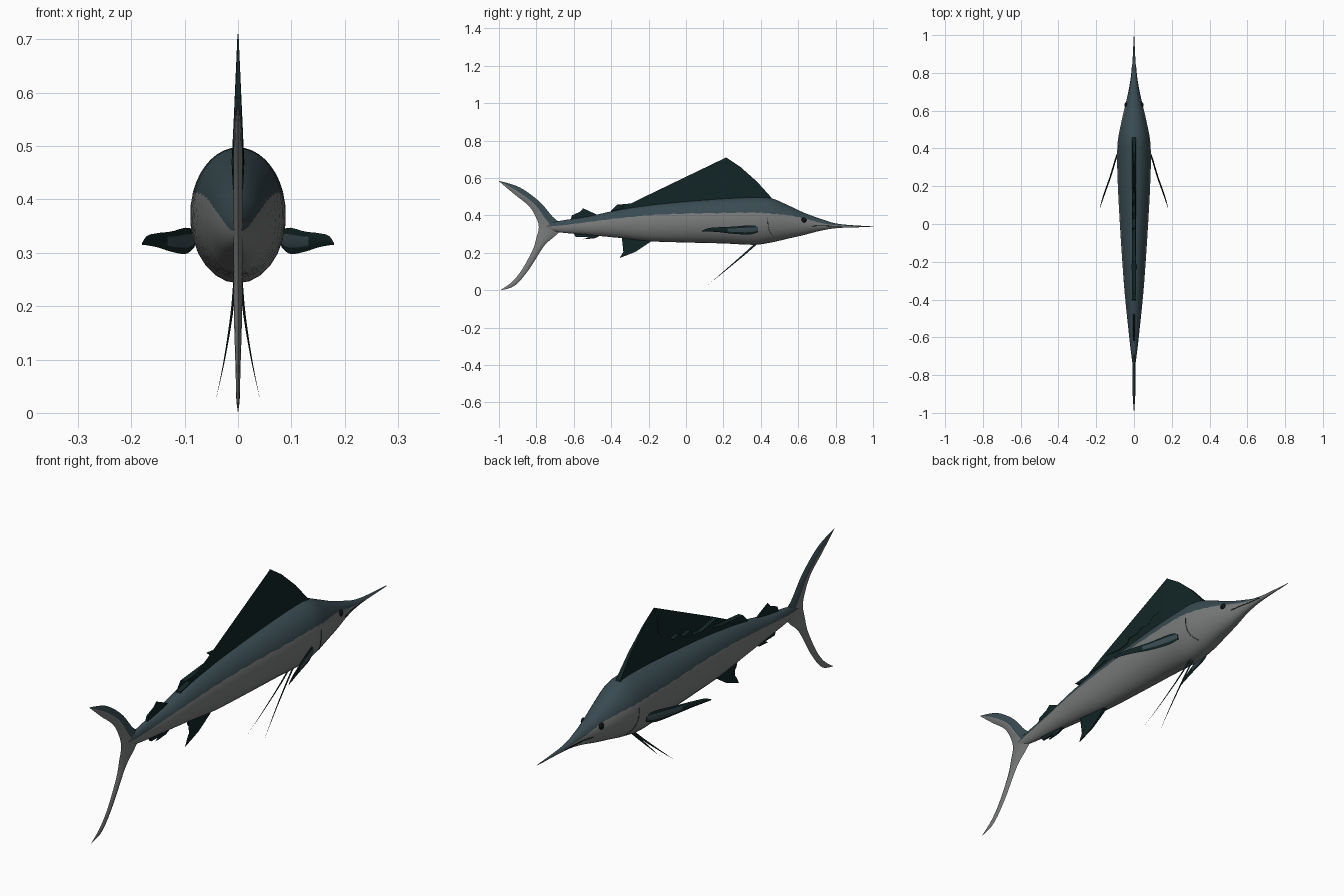
import bpy
import bmesh
import math
from mathutils import Vector

cube = bpy.data.objects.get("Cube")
if cube:
    bpy.data.objects.remove(cube, do_unlink=True)


def material(name, color):
    mat = bpy.data.materials.new(name)
    mat.use_nodes = True
    mat.diffuse_color = (*color, 1)
    mat.node_tree.nodes["Principled BSDF"].inputs["Base Color"].default_value = (*color, 1)
    return mat


BACK = material("slate blue back", (0.04, 0.07, 0.083))
BELLY = material("grey belly", (0.19, 0.195, 0.195))
FIN = material("dark teal fin", (0.006, 0.018, 0.018))
EYE = material("black eye", (0.004, 0.006, 0.007))


def finish(name, bm, mats, smooth=True):
    bmesh.ops.recalc_face_normals(bm, faces=bm.faces)
    mesh = bpy.data.meshes.new(name)
    bm.to_mesh(mesh)
    bm.free()
    for mat in mats:
        mesh.materials.append(mat)
    obj = bpy.data.objects.new(name, mesh)
    bpy.context.collection.objects.link(obj)
    if smooth:
        bpy.ops.object.select_all(action="DESELECT")
        obj.select_set(True)
        bpy.context.view_layer.objects.active = obj
        bpy.ops.object.shade_smooth_by_angle(angle=math.radians(40))
    return obj


def spline(points, steps):
    """Smooth path through points of any dimension."""
    pts = [Vector(p) for p in points]
    pts = [pts[0]] + pts + [pts[-1]]
    out = []
    for a, b, c, d in zip(pts, pts[1:], pts[2:], pts[3:]):
        for k in range(steps):
            t = k / steps
            out.append(b + (c - a) * (t / 2) + (a * 2 - b * 5 + c * 4 - d) * (t * t / 2)
                       + (b * 3 - a - c * 3 + d) * (t ** 3 / 2))
    return out + [pts[-1]]


# Body stations: y, top z, bottom z, half width, colour line z
STATIONS = [
    (-.76, .35, .33, .005, .34), (-.68, .37, .31, .016, .345), (-.52, .395, .295, .034, .365),
    (-.36, .43, .28, .05, .385), (-.2, .455, .262, .062, .4), (0, .475, .255, .075, .41),
    (.2, .49, .25, .086, .413), (.36, .497, .243, .09, .415), (.455, .492, .255, .084, .41),
    (.55, .452, .277, .065, .4), (.63, .415, .295, .046, .385), (.72, .382, .318, .025, .36),
    (.82, .354, .333, .011, .346), (1, .341, .338, .001, .34)]
RINGS = spline(STATIONS, 6)
ARC = 16


def half_width(y, z):
    """Half width of the body surface at a given length and height."""
    for a, b in zip(RINGS, RINGS[1:]):
        if a[0] <= y <= b[0]:
            s = a.lerp(b, (y - a[0]) / (b[0] - a[0]))
            u = (z - (s[1] + s[2]) / 2) / ((s[1] - s[2]) / 2)
            return s[3] * math.sqrt(max(0, 1 - u * u))
    return 0


def build_body():
    bm = bmesh.new()
    loops = []
    for i, (y, top, low, width, line) in enumerate(RINGS):
        mid, high = (top + low) / 2, (top - low) / 2
        line += 0.02 * high * math.sin(i * 2.3)
        edge = math.asin(max(-.7, min(.7, (line - mid) / high)))
        # Upper arc first, then lower arc, so an edge follows the colour line
        angles = [edge + (math.pi - 2 * edge) * k / ARC for k in range(ARC)]
        angles += [math.pi - edge + (math.pi + 2 * edge) * k / ARC for k in range(ARC)]
        loops.append([bm.verts.new((width * math.cos(a), y, mid + high * math.sin(a)))
                      for a in angles])
    count = 2 * ARC
    for a, b in zip(loops, loops[1:]):
        for k in range(count):
            n = (k + 1) % count
            bm.faces.new((a[k], a[n], b[n], b[k])).material_index = int(k >= ARC)
    bm.faces.new(loops[0])
    bm.faces.new(loops[-1])
    finish("body", bm, [BACK, BELLY])


def plate_fin(name, outline, thick, base, span):
    """Flat upright fin that thins away from its base height."""
    bm = bmesh.new()
    sides = []
    for side in (-1, 1):
        sides.append([bm.verts.new((side * max(.001, thick * (1 - abs(z - base) / span)), y, z))
                      for y, z in outline])
    for i in range(len(outline)):
        j = (i + 1) % len(outline)
        bm.faces.new((sides[0][i], sides[0][j], sides[1][j], sides[1][i]))
    caps = [bm.faces.new(s) for s in sides]
    bmesh.ops.triangulate(bm, faces=caps)
    finish(name, bm, [FIN], smooth=False)


def blade(name, lead, trail, thick, axis, mats, rule):
    """Lens-section fin between a leading and a trailing edge."""
    bm = bmesh.new()
    axis = Vector(axis).normalized()
    fractions = (0, .25, .5, .75, 1)
    rows = []
    for a, b in zip(spline(lead, 5), spline(trail, 5)):
        depth = min(thick, (a - b).length * .15)
        path = list(fractions) + [.75, .5, .25]
        rows.append([bm.verts.new(a.lerp(b, f) + axis * depth * (1 if k < 4 else -1) * 4 * f * (1 - f))
                     for k, f in enumerate(path)])
    for i, (a, b) in enumerate(zip(rows, rows[1:])):
        for k in range(8):
            n = (k + 1) % 8
            face = bm.faces.new((a[k], a[n], b[n], b[k]))
            column = k if k < 4 else 7 - k
            face.material_index = rule(i / (len(rows) - 1), column)
    bm.faces.new(rows[0])
    bm.faces.new(rows[-1])
    bmesh.ops.remove_doubles(bm, verts=bm.verts, dist=.0002)
    return finish(name, bm, mats)


def tube(name, points, radius, mat):
    curve = bpy.data.curves.new(name, "CURVE")
    curve.dimensions = "3D"
    curve.bevel_depth = radius
    curve.bevel_resolution = 1
    line = curve.splines.new("POLY")
    line.points.add(len(points) - 1)
    for p, co in zip(line.points, points):
        p.co = (*co, 1)
    curve.materials.append(mat)
    obj = bpy.data.objects.new(name, curve)
    bpy.context.collection.objects.link(obj)


build_body()

# Fins along the centre line
plate_fin("dorsal_fin", [
    (.47, .47), (.455, .497), (.38, .58), (.29, .66), (.215, .71), (.195, .65), (.19, .59),
    (.165, .565), (.13, .56), (.1, .532), (.06, .54), (.03, .52), (-.02, .525), (-.03, .502),
    (-.09, .495), (-.2, .51), (-.165, .482), (-.22, .47), (-.28, .465), (-.37, .457),
    (-.33, .442), (-.4, .425), (-.42, .4), (-.2, .43), (.2, .465)], .012, .47, .24)
plate_fin("second_dorsal_fin", [
    (-.46, .395), (-.5, .415), (-.55, .438), (-.565, .42), (-.61, .4), (-.62, .37)],
    .006, .38, .07)
plate_fin("anal_fin", [
    (-.16, .28), (-.21, .245), (-.27, .205), (-.355, .172), (-.335, .205), (-.305, .23),
    (-.33, .25), (-.345, .3)], .009, .28, .12)
plate_fin("second_anal_fin", [
    (-.44, .3), (-.49, .277), (-.55, .272), (-.52, .284), (-.59, .285), (-.61, .32)],
    .006, .3, .06)

# Crescent tail with a dark leading half on the upper lobe
tail_lead = [(-1, .585), (-.89, .55), (-.785, .475), (-.715, .395), (-.66, .34),
             (-.7, .29), (-.76, .235), (-.84, .11), (-.915, .025), (-.99, 0)]
tail_trail = [(-1, .583), (-.92, .515), (-.84, .45), (-.8, .385), (-.787, .335),
              (-.8, .28), (-.82, .215), (-.877, .11), (-.93, .045), (-.99, .001)]
blade("tail_fin", [(0, *p) for p in tail_lead], [(0, *p) for p in tail_trail],
      .008, (1, 0, 0), [BELLY, BACK],
      lambda t, col: int(t < .43 and col < 2))

# Paired parts
for side, label in ((1, "left"), (-1, "right")):
    # Pectoral fin stations: x, y, top z, bottom z
    stations = [(.082, .385, .343, .31), (.098, .34, .347, .298), (.125, .25, .34, .302),
                (.15, .18, .337, .31), (.17, .12, .332, .314), (.18, .085, .318, .315)]
    blade(label + "_pectoral_fin",
          [(side * x, y, top) for x, y, top, low in stations],
          [(side * x, y, low) for x, y, top, low in stations],
          .004, (side, .3, 0), [FIN, BACK],
          lambda t, col: int(t < .45 and col in (1, 2)))

    pelvic = [(.006, .385, .25), (.012, .31, .185), (.025, .21, .103), (.04, .12, .031)]
    blade(label + "_pelvic_fin",
          [(side * x, y, z) for x, y, z in pelvic],
          [(side * x, y - .018 * (.04 - x) / .034, z - .001) for x, y, z in pelvic],
          .003, (side, 0, .2), [FIN], lambda t, col: 0)

    # Eye ball set into the head
    bm = bmesh.new()
    bmesh.ops.create_uvsphere(bm, u_segments=16, v_segments=10, radius=.014)
    bmesh.ops.scale(bm, verts=bm.verts, vec=(.6, 1, 1))
    bmesh.ops.translate(bm, verts=bm.verts, vec=(side * (half_width(.63, .375) - .001), .63, .375))
    finish(label + "_eye", bm, [EYE])

    # Gill slit and mouth line laid on the skin
    gill = spline([(.437, .39), (.44, .34), (.452, .305), (.475, .28)], 4)
    mouth = spline([(.67, .342), (.72, .345), (.77, .343), (.83, .342)], 4)
    for part, path, mat in (("gill_slit", gill, BACK), ("mouth_line", mouth, EYE)):
        tube(label + "_" + part, [(side * half_width(y, z), y, z) for y, z in path], .0016, mat)
